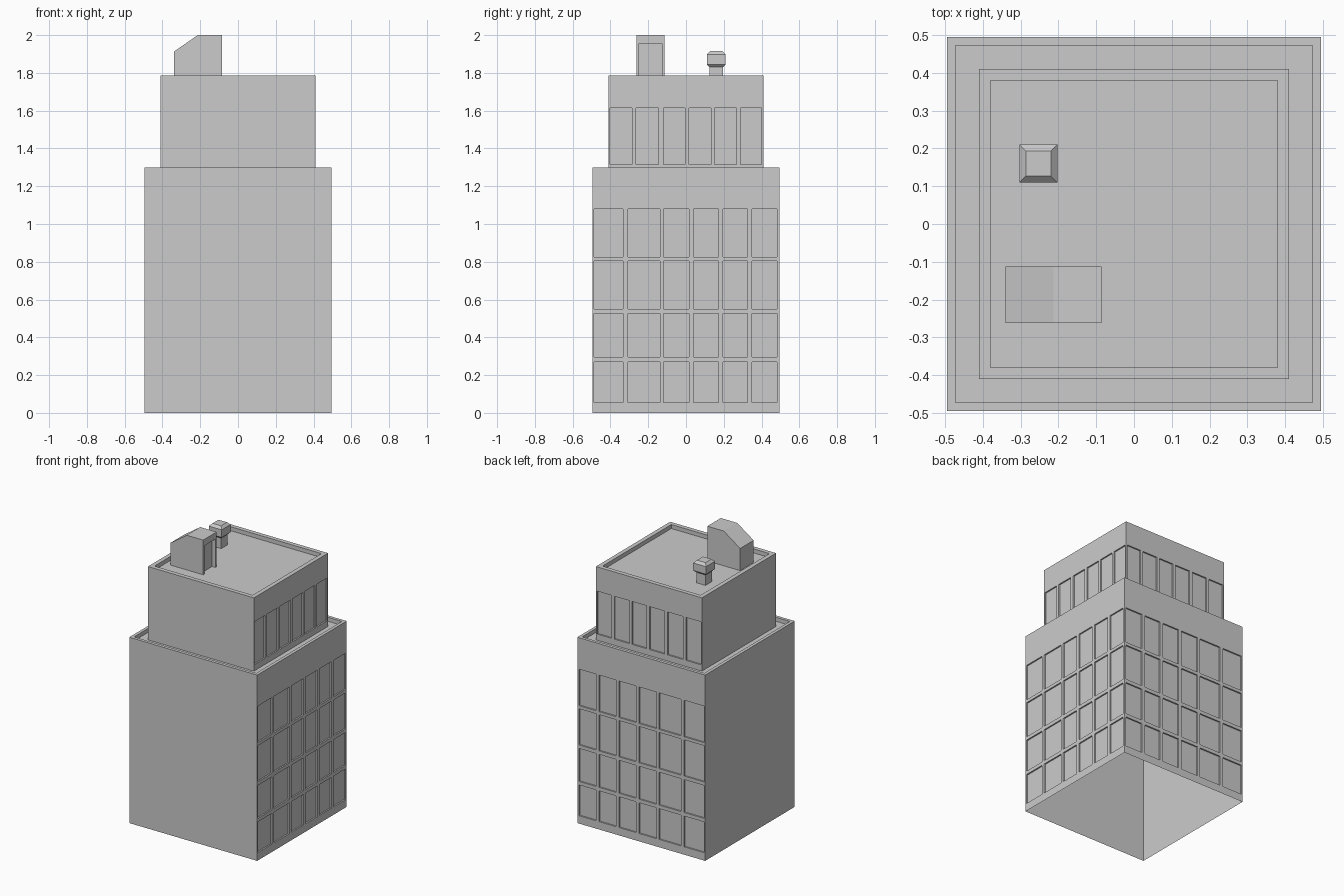
import bpy, bmesh

if "Cube" in bpy.data.objects:
    bpy.data.objects.remove(bpy.data.objects["Cube"])

grey = bpy.data.materials.new("concrete grey")
grey.diffuse_color = (0.6, 0.6, 0.6, 1)
grey.use_nodes = True
grey.node_tree.nodes["Principled BSDF"].inputs["Base Color"].default_value = grey.diffuse_color

CORNERS = [(1, -1), (1, 1), (-1, 1), (-1, -1)]


def finish(bm, name):
    bmesh.ops.remove_doubles(bm, verts=bm.verts, dist=1e-5)
    mesh = bpy.data.meshes.new(name)
    bm.to_mesh(mesh)
    bm.free()
    mesh.materials.append(grey)
    bpy.context.collection.objects.link(bpy.data.objects.new(name, mesh))


def loft(bm, profile, centre=(0, 0), skip=()):
    """Square rings (half width, height) joined into walls, closed on top."""
    rings = [[bm.verts.new((centre[0] + sx * h, centre[1] + sy * h, z))
              for sx, sy in CORNERS] for h, z in profile]
    for k in range(len(rings) - 1):
        a, b = rings[k], rings[k + 1]
        for i in range(4):
            if (k, i) not in skip:
                j = (i + 1) % 4
                bm.faces.new((a[i], a[j], b[j], b[i]))
    bm.faces.new(rings[-1])


def wall(bm, axis, pos, u_range, z_range, cols, rows, depth):
    """Wall facing +x or +y with a grid of recessed panels."""
    def quad(pts):
        co = [(pos - d, u, z) if axis == "x" else (u, pos - d, z) for u, z, d in pts]
        if axis == "y":
            co.reverse()
        bm.faces.new([bm.verts.new(c) for c in co])

    us = sorted({*u_range, *(v for c in cols for v in c)})
    zs = sorted({*z_range, *(v for r in rows for v in r)})
    for u0, u1 in zip(us, us[1:]):
        for z0, z1 in zip(zs, zs[1:]):
            c = [(u0, z0), (u1, z0), (u1, z1), (u0, z1)]
            recessed = (u0, u1) in cols and (z0, z1) in rows
            d = depth if recessed else 0
            quad([(u, z, d) for u, z in c])
            if recessed:
                for p, q in zip(c, c[1:] + c[:1]):
                    quad([(*p, 0), (*q, 0), (*q, d), (*p, d)])


# Building shell: two storey blocks with parapets, open underneath
LOW, UP, ROOF = 0.495, 0.41, 1.757
bm = bmesh.new()
loft(bm, [(LOW, 0), (LOW, 1.30), (0.473, 1.30), (0.473, 1.272),
          (UP, 1.272), (UP, 1.785), (0.38, 1.785), (0.38, ROOF)],
     skip={(0, 0), (0, 1), (4, 0), (4, 1)})

# Windows on the right and back walls
low_cols = [(-0.487, -0.333), (-0.308, -0.138), (-0.118, 0.016),
            (0.04, 0.172), (0.195, 0.325), (0.35, 0.482)]
low_rows = [(0.055, 0.27), (0.295, 0.525), (0.55, 0.803), (0.825, 1.08)]
up_cols = [(-0.402, -0.287), (-0.265, -0.145), (-0.12, -0.005),
           (0.017, 0.132), (0.152, 0.268), (0.288, 0.4)]
for axis in "xy":
    wall(bm, axis, LOW, (-LOW, LOW), (0, 1.30), low_cols, low_rows, 0.01)
    wall(bm, axis, UP, (-UP, UP), (1.272, 1.785), up_cols, [(1.315, 1.615)], 0.01)
finish(bm, "building")

# Roof stair house with sloped back and recessed door
bm = bmesh.new()
X1, Y0, Y1 = -0.086, -0.262, -0.113
profile = [(X1, ROOF), (X1, 2.0), (-0.213, 2.0), (-0.34, 1.912), (-0.34, ROOF)]
front = [bm.verts.new((x, Y0, z)) for x, z in profile]
back = [bm.verts.new((x, Y1, z)) for x, z in profile]
bm.faces.new(front[::-1])
bm.faces.new(back)
for i in range(1, 4):
    bm.faces.new((front[i], back[i], back[i + 1], front[i + 1]))
wall(bm, "x", X1, (Y0, Y1), (ROOF, 2.0), [(-0.248, -0.128)], [(ROOF, 1.955)], 0.025)
bmesh.ops.remove_doubles(bm, verts=bm.verts, dist=1e-5)
for f in bm.faces:  # make the outer shell face outwards
    c = f.calc_center_median()
    if abs(f.normal.y) > 0.9 and (abs(c.y - Y0) < 1e-4 or abs(c.y - Y1) < 1e-4):
        out = -1 if abs(c.y - Y0) < 1e-4 else 1
        f.normal_update()
        if f.normal.y * out < 0:
            f.normal_flip()
bm.normal_update()
for f in bm.faces:
    c = f.calc_center_median()
    if abs(c.y - Y0) < 1e-4 and f.normal.y > 0.5:
        f.normal_flip()
    elif abs(c.y - Y1) < 1e-4 and f.normal.y < -0.5:
        f.normal_flip()
    elif c.x < X1 - 0.04 and abs(f.normal.y) < 0.1 and f.normal.x - f.normal.z > 0.1:
        f.normal_flip()
finish(bm, "stair_house")

# Roof vent with bevelled cap
bm = bmesh.new()
loft(bm, [(0.035, ROOF), (0.035, 1.83), (0.05, 1.845), (0.05, 1.898), (0.033, 1.915)],
     centre=(-0.253, 0.16))
finish(bm, "roof_vent")
